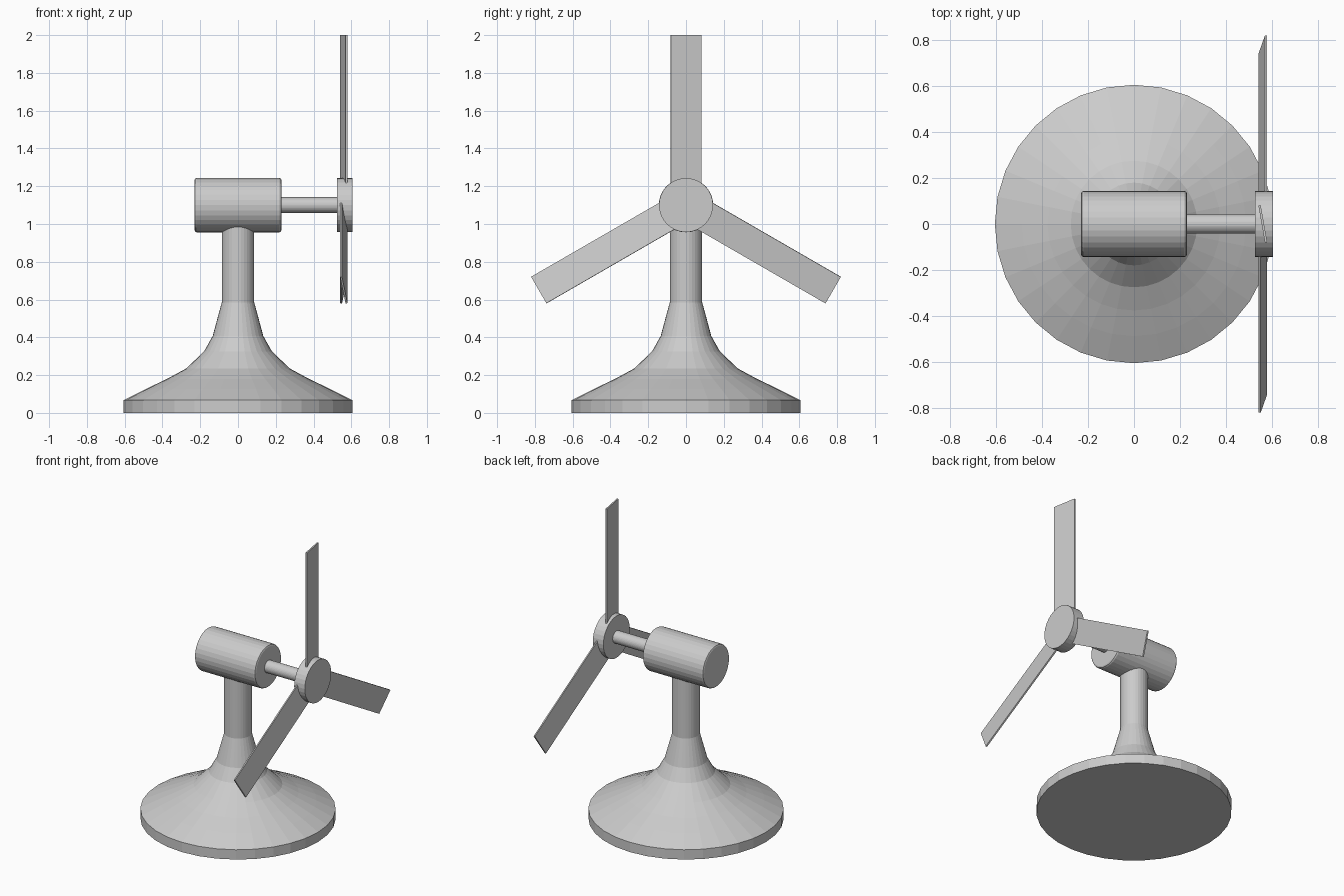
import bpy
import bmesh
from math import pi, radians
from mathutils import Matrix, Vector

cube = bpy.data.objects.get("Cube")
if cube:
    bpy.data.objects.remove(cube, do_unlink=True)

SIDES = 32
AXIS_Z = 1.1      # height of the rotor axis
BLADE_X = 0.56    # middle plane of the blades

grey = bpy.data.materials.new("light_grey")
grey.use_nodes = True
grey.diffuse_color = (0.6, 0.6, 0.6, 1)
grey.node_tree.nodes["Principled BSDF"].inputs["Base Color"].default_value = (0.6, 0.6, 0.6, 1)


def finish(bm, name):
    bmesh.ops.recalc_face_normals(bm, faces=bm.faces)
    mesh = bpy.data.meshes.new(name)
    bm.to_mesh(mesh)
    bm.free()
    mesh.materials.append(grey)
    obj = bpy.data.objects.new(name, mesh)
    bpy.context.collection.objects.link(obj)
    return obj


def lathe(name, profile):
    """Revolve (radius, height) points around z and close both ends."""
    bm = bmesh.new()
    verts = [bm.verts.new((0, r, z)) for r, z in profile]
    edges = [bm.edges.new(pair) for pair in zip(verts, verts[1:])]
    bmesh.ops.spin(bm, geom=verts + edges, cent=(0, 0, 0), axis=(0, 0, 1),
                   angle=2 * pi, steps=SIDES, use_duplicate=False)
    bmesh.ops.remove_doubles(bm, verts=bm.verts, dist=0.0005)
    bmesh.ops.holes_fill(bm, edges=[e for e in bm.edges if e.is_boundary], sides=0)
    return finish(bm, name)


def cylinder_x(name, radius, x0, x1):
    """Cylinder along x on the rotor axis."""
    bm = bmesh.new()
    place = Matrix.Translation(((x0 + x1) / 2, 0, AXIS_Z)) @ Matrix.Rotation(pi / 2, 4, "Y")
    bmesh.ops.create_cone(bm, cap_ends=True, segments=SIDES, radius1=radius,
                          radius2=radius, depth=x1 - x0, matrix=place)
    return finish(bm, name)


# Flared base and the column standing on it
lathe("base", [(0.605, 0), (0.605, 0.067), (0.487, 0.127), (0.376, 0.18),
               (0.275, 0.235), (0.18, 0.325), (0.134, 0.407), (0.086, 0.585)])
lathe("column", [(0.086, 0.585), (0.086, 1.05)])

# Motor housing with bevelled rims, shaft and hub
motor = cylinder_x("motor_housing", 0.144, -0.23, 0.23)
bevel = motor.modifiers.new("rim_bevel", "BEVEL")
bevel.width = 0.012
bevel.segments = 2
bevel.limit_method = "ANGLE"
cylinder_x("shaft", 0.042, 0.2, 0.54)
cylinder_x("hub", 0.143, 0.525, 0.605)

# Three pitched blades around the hub
for i in range(3):
    bm = bmesh.new()
    bmesh.ops.create_cube(bm, size=1)
    bmesh.ops.scale(bm, vec=Vector((0.01, 0.164, 0.8)), verts=bm.verts)
    bmesh.ops.translate(bm, vec=Vector((0, 0, 0.5)), verts=bm.verts)
    turn = (Matrix.Translation((BLADE_X, 0, AXIS_Z)) @ Matrix.Rotation(i * 2 * pi / 3, 4, "X")
            @ Matrix.Rotation(radians(10), 4, "Z"))
    bmesh.ops.transform(bm, matrix=turn, verts=bm.verts)
    finish(bm, f"blade_{i + 1}")
